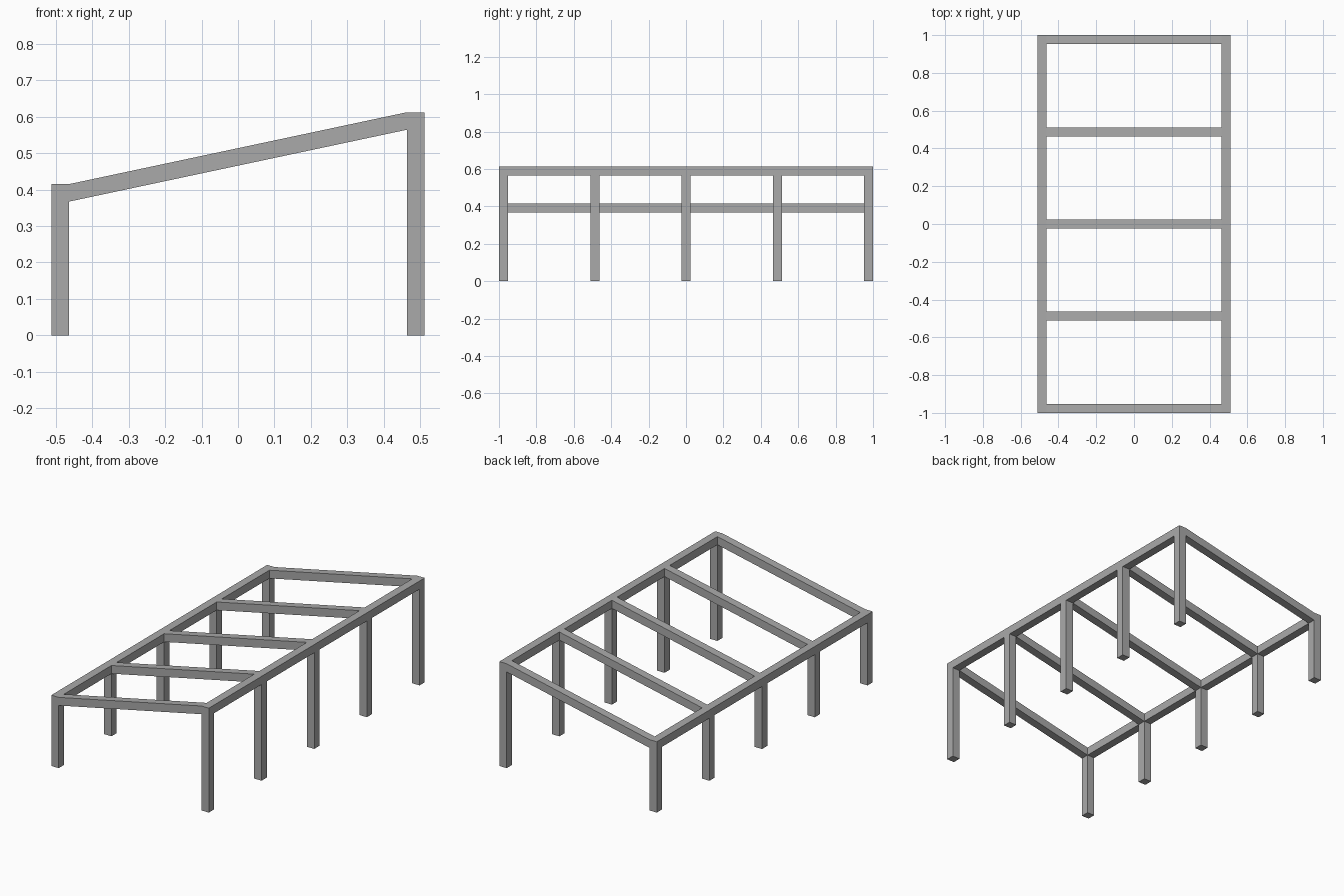
import bpy
import bmesh

cube = bpy.data.objects.get("Cube")
if cube:
    bpy.data.objects.remove(cube, do_unlink=True)

grey = bpy.data.materials.new("grey metal")
grey.use_nodes = True
grey.diffuse_color = (0.4, 0.4, 0.4, 1)
grey.node_tree.nodes["Principled BSDF"].inputs["Base Color"].default_value = (0.4, 0.4, 0.4, 1)

BAR = 0.048                      # thickness of every bar
LOW_X, HIGH_X = -0.511, 0.511    # outer faces of the frame
LOW_Z, HIGH_Z = 0.415, 0.612     # tops of the two rails
FRAMES = [-0.976, -0.487, 0.001, 0.488, 0.976]


def bar(name, profile, y0, y1):
    """Extrude an x-z profile along y."""
    bm = bmesh.new()
    face = bm.faces.new([bm.verts.new((x, y0, z)) for x, z in profile])
    out = bmesh.ops.extrude_face_region(bm, geom=[face])
    verts = [g for g in out["geom"] if isinstance(g, bmesh.types.BMVert)]
    bmesh.ops.translate(bm, verts=verts, vec=(0, y1 - y0, 0))
    bmesh.ops.recalc_face_normals(bm, faces=bm.faces)
    mesh = bpy.data.meshes.new(name)
    bm.to_mesh(mesh)
    bm.free()
    mesh.materials.append(grey)
    bpy.context.collection.objects.link(bpy.data.objects.new(name, mesh))


def rect(x0, x1, z0, z1):
    return [(x0, z0), (x1, z0), (x1, z1), (x0, z1)]


# Long rails with the posts below them
in_low, in_high = LOW_X + BAR, HIGH_X - BAR
for side, x0, x1, top in (("right", LOW_X, in_low, LOW_Z),
                          ("left", in_high, HIGH_X, HIGH_Z)):
    bar(f"{side}_rail", rect(x0, x1, top - BAR, top), -1, 1)
    for i, y in enumerate(FRAMES, 1):
        bar(f"{side}_post_{i}", rect(x0, x1, 0, top - BAR), y - BAR / 2, y + BAR / 2)

# Sloping rafters between the rails
slope = [(in_low, LOW_Z - BAR), (in_high, HIGH_Z - BAR),
         (in_high, HIGH_Z), (in_low, LOW_Z)]
for i, y in enumerate(FRAMES, 1):
    bar(f"rafter_{i}", slope, y - BAR / 2, y + BAR / 2)
